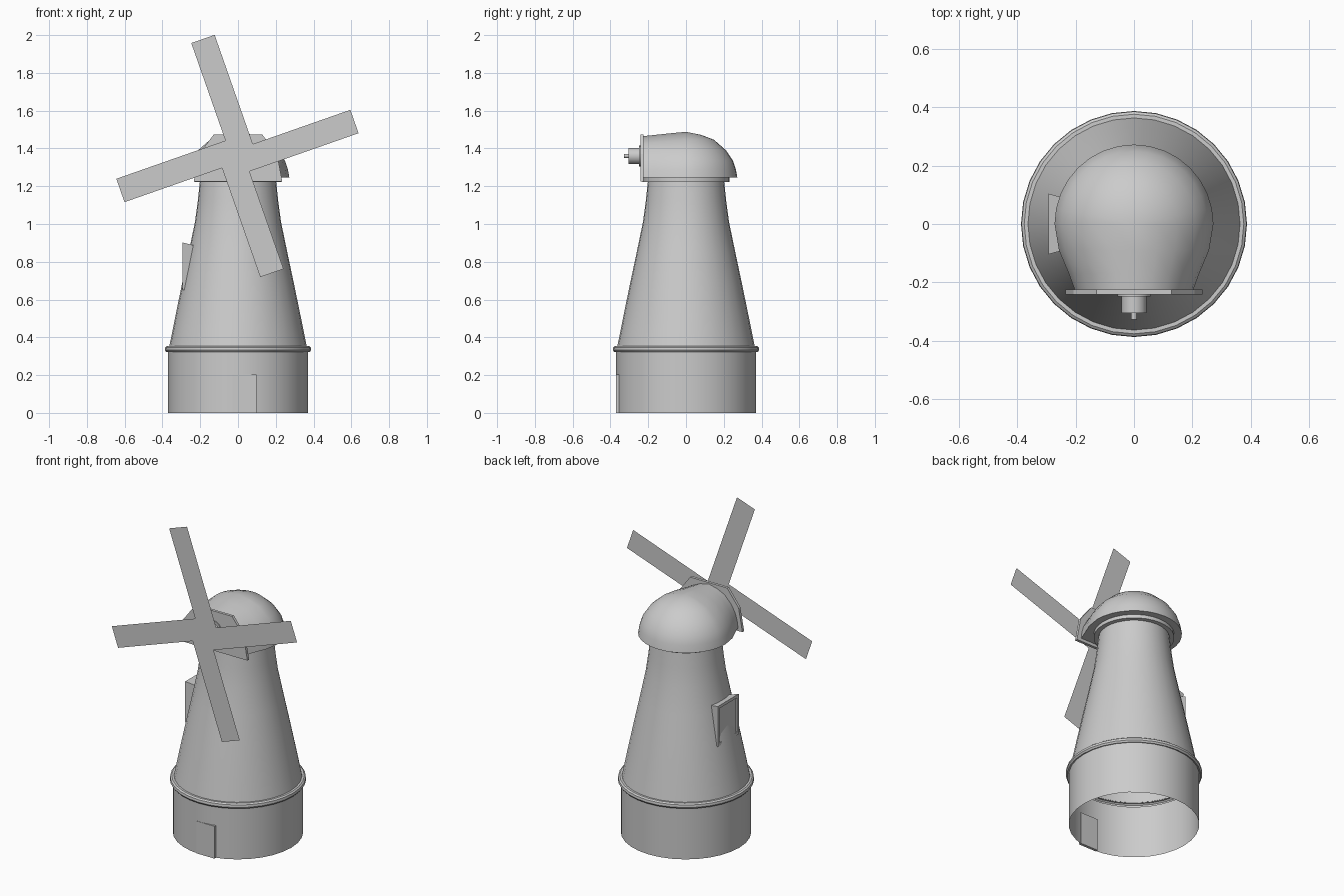
import bpy, bmesh, math
from mathutils import Vector, Matrix

if "Cube" in bpy.data.objects:
    bpy.data.objects.remove(bpy.data.objects["Cube"])

SEG = 32


def finish(bm, name, angle=35, smooth=True):
    bmesh.ops.remove_doubles(bm, verts=bm.verts, dist=1e-5)
    bmesh.ops.recalc_face_normals(bm, faces=bm.faces)
    me = bpy.data.meshes.new(name)
    bm.to_mesh(me)
    bm.free()
    ob = bpy.data.objects.new(name, me)
    bpy.context.collection.objects.link(ob)
    if smooth:
        bpy.ops.object.select_all(action='DESELECT')
        ob.select_set(True)
        bpy.context.view_layer.objects.active = ob
        bpy.ops.object.shade_smooth_by_angle(angle=math.radians(angle))
    return ob


def strips(bm, columns):
    """Quad strips between neighbouring point columns."""
    cols = [[bm.verts.new(p) for p in c] for c in columns]
    for a, b in zip(cols, cols[1:]):
        for i in range(len(a) - 1):
            bm.faces.new((a[i], b[i], b[i + 1], a[i + 1]))
    return cols


def lathe(name, profile, matrix=Matrix(), seg=SEG):
    bm = bmesh.new()
    cols = []
    for k in range(seg + 1):
        t = 2 * math.pi * k / seg
        cols.append([matrix @ Vector((r * math.cos(t), r * math.sin(t), z)) for r, z in profile])
    strips(bm, cols)
    return finish(bm, name)


def slab(name, outline, y0, y1):
    """Outline in x/z, extruded along y."""
    bm = bmesh.new()
    f = bm.faces.new([bm.verts.new((x, y0, z)) for x, z in outline])
    ext = bmesh.ops.extrude_face_region(bm, geom=[f])
    vs = [g for g in ext['geom'] if isinstance(g, bmesh.types.BMVert)]
    bmesh.ops.translate(bm, verts=vs, vec=(0, y1 - y0, 0))
    # keep the starting face so that the slab is closed
    if not f.is_valid:
        bm.faces.new([v for v in bm.verts if v not in vs])
    return finish(bm, name, smooth=False)


# Round body
lathe("base_wall", [(0.37, 0), (0.37, 0.33)])
lathe("ledge_ring", [(0.37, 0.325), (0.38, 0.322), (0.387, 0.332), (0.385, 0.347),
                     (0.376, 0.354), (0.362, 0.354)])
lathe("tower", [(0.364, 0.35), (0.33, 0.52), (0.295, 0.69), (0.261, 0.85),
                (0.228, 1.01), (0.213, 1.12), (0.202, 1.225)])
lathe("cap_collar", [(0.195, 1.223), (0.229, 1.223), (0.229, 1.248)])

# Cap: half dome at the back, arched hood running forward to the plate
Z0 = 1.245
dome = [(0.272, Z0), (0.264, 1.29), (0.249, 1.335), (0.212, 1.39), (0.148, 1.446),
        (0.08, 1.472), (0, 1.488)]
stations = [(-0.23, 0.74, 0.905), (-0.17, 0.82, 0.93), (-0.09, 0.945, 0.965)]


def hood(side, y, sx, sz):
    return [(side * r * sx, y, Z0 + (z - Z0) * sz) for r, z in dome]


columns = [hood(1, *s) for s in stations]
for k in range(SEG // 2 + 1):
    t = math.pi * k / (SEG // 2)
    columns.append([(r * math.cos(t), r * math.sin(t), z) for r, z in dome])
columns += [hood(-1, *s) for s in reversed(stations)]
bm = bmesh.new()
cols = strips(bm, columns)
bm.faces.new([c[0] for c in cols])
finish(bm, "cap", 50)

# Front plate of the cap
half = [(0.234, 1.226), (0.207, 1.37), (0.128, 1.474)]
slab("cap_front_plate", half + [(-x, z) for x, z in reversed(half)], -0.241, -0.224)

# Hub and shaft pointing forward (-y)
HUB_Z = 1.36
forward = Matrix.Translation((0, 0, HUB_Z)) @ Matrix.Rotation(math.radians(90), 4, 'X')
lathe("hub", [(0, 0.235), (0.056, 0.235), (0.056, 0.248), (0.043, 0.248), (0.043, 0.305),
              (0.01, 0.305), (0.01, 0.327), (0, 0.327)], forward, 16)

# Sails: one flat pinwheel cross
bm = bmesh.new()
pts = []
for k in range(4):
    rot = Matrix.Rotation(math.radians(19.3 + 90 * k), 2)
    for p in ((0.098, 0.645), (-0.033, 0.645), (-0.033, 0.098)):
        q = rot @ Vector(p)
        pts.append(bm.verts.new((q.x - 0.003, -0.3275, q.y + HUB_Z)))
bm.faces.new(pts)
finish(bm, "sails", smooth=False)

# Door
slab("door", [(-0.028, 0), (0.097, 0), (0.097, 0.202), (-0.028, 0.202)], -0.371, -0.354)

# Window: flared frame on the left side with a sunken pane
bm = bmesh.new()


def ring(x, hw, z0, z1):
    return [bm.verts.new((x, y, z)) for y, z in ((-hw, z0), (hw, z0), (hw, z1), (-hw, z1))]


rings = [ring(-0.225, 0.085, 0.66, 0.885), ring(-0.293, 0.104, 0.65, 0.902),
         ring(-0.293, 0.086, 0.668, 0.884), ring(-0.284, 0.086, 0.668, 0.884)]
for a, b in zip(rings, rings[1:]):
    for i in range(4):
        j = (i + 1) % 4
        bm.faces.new((a[i], a[j], b[j], b[i]))
bm.faces.new(rings[-1])
finish(bm, "window", smooth=False)
